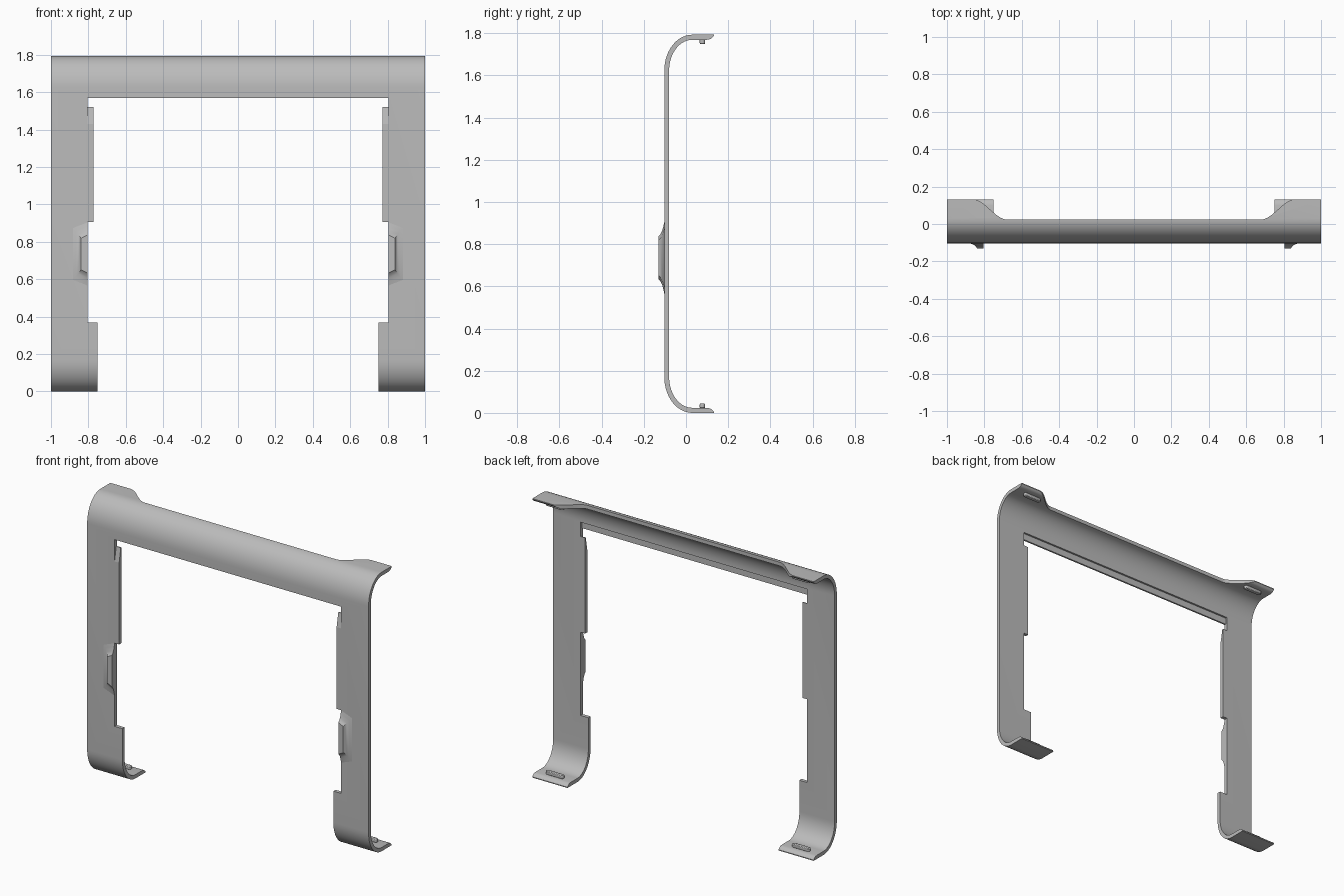
import bpy, bmesh, math
from mathutils import Vector

cube = bpy.data.objects.get("Cube")
if cube:
    bpy.data.objects.remove(cube, do_unlink=True)

grey = bpy.data.materials.new("plain_grey")
grey.use_nodes = True
COLOUR = (0.5, 0.5, 0.5, 1)
grey.diffuse_color = COLOUR
grey.node_tree.nodes["Principled BSDF"].inputs["Base Color"].default_value = COLOUR

H, FRONT, BACK, TIP = 1.793, -0.103, -0.08, 0.132


def finish(name, bm):
    bmesh.ops.recalc_face_normals(bm, faces=bm.faces)
    mesh = bpy.data.meshes.new(name)
    bm.to_mesh(mesh)
    bm.free()
    mesh.materials.append(grey)
    obj = bpy.data.objects.new(name, mesh)
    bpy.context.collection.objects.link(obj)
    return obj


def prism(name, points, direction):
    """Extrude a closed outline of 3D points."""
    bm = bmesh.new()
    face = bm.faces.new([bm.verts.new(p) for p in points])
    out = bmesh.ops.extrude_face_region(bm, geom=[face])
    moved = [v for v in out["geom"] if isinstance(v, bmesh.types.BMVert)]
    bmesh.ops.translate(bm, verts=moved, vec=Vector(direction))
    return finish(name, bm)


def activate(obj):
    bpy.ops.object.select_all(action='DESELECT')
    obj.select_set(True)
    bpy.context.view_layer.objects.active = obj


def smooth(obj):
    activate(obj)
    bpy.ops.object.shade_smooth_by_angle(angle=math.radians(30))


def cut(obj, cutter):
    cutter.hide_render = True
    mod = obj.modifiers.new("cut", 'BOOLEAN')
    mod.operation, mod.solver, mod.object = 'DIFFERENCE', 'EXACT', cutter
    activate(obj)
    bpy.ops.object.modifier_apply(modifier=mod.name)
    bpy.data.objects.remove(cutter, do_unlink=True)


def bend(y, z_flat, n=14):
    """Quarter ellipse from the upright wall to the bottom flange."""
    angles = [math.pi / 2 * i / n for i in range(n + 1)]
    return [(0.03 - (0.03 - y) * math.cos(a),
             0.17 - (0.17 - z_flat) * math.sin(a)) for a in angles]


# Bent sheet: C-shaped section swept over the full width
outer = bend(FRONT, 0) + [(TIP, 0)]
inner = [(TIP, 0.005), (0.125, 0.014), (0.115, 0.021), (0.1, 0.024)] + bend(BACK, 0.024)[::-1]
lower = outer + inner
upper = [(y, H - z) for y, z in lower]
section = outer[::-1] + [(y, H - z) for y, z in outer]
section += [(y, H - z) for y, z in inner] + inner[::-1]
frame = prism("frame", [(-1, y, z) for y, z in section], (2, 0, 0))

# Opening between the legs, wider above the feet
right_edge = [(0.75, -0.1), (0.75, 0.37), (0.805, 0.37), (0.805, 1.57)]
outline = right_edge + [(-x, z) for x, z in reversed(right_edge)]
cut(frame, prism("opening_cutter", [(x, -0.5, z) for x, z in outline], (0, 1, 0)))

# Rear edge of the top bar, sweeping out to the two corner tabs
sweep = []
for i in range(17):
    t = i / 16
    sweep.append((0.68 + 0.18 * t, 0.024 + 0.108 * (3 * t * t - 2 * t ** 3)))
sweep.append((0.86, 0.3))
outline = sweep + [(-x, y) for x, y in reversed(sweep)]
cut(frame, prism("bar_cutter", [(x, y, 1.6) for x, y in outline], (0, 0, 0.5)))

# Thin rebate behind the lower edge of the top bar
rebate = [(-0.805, -0.092, 1.5), (0.805, -0.092, 1.5),
          (0.805, -0.092, 1.612), (-0.805, -0.092, 1.612)]
cut(frame, prism("rebate_cutter", rebate, (0, 0.06, 0)))
smooth(frame)


def grip(name, side):
    """Raised finger grip on the inner edge of a leg, flaring into the sheet."""
    # half height, width, forward position
    rings = [(0.178, 0.085, FRONT + 0.002), (0.15, 0.062, -0.107), (0.128, 0.048, -0.113),
             (0.112, 0.04, -0.121), (0.102, 0.034, -0.13)]
    bm = bmesh.new()
    loops = []
    for half, width, y in rings:
        corners = [(0.805, -half), (0.805 + width, -half * 0.82),
                   (0.805 + width, half * 0.82), (0.805, half)]
        loops.append([bm.verts.new((side * x, y, 0.735 + z)) for x, z in corners])
    for a, b in zip(loops, loops[1:]):
        for i in range(4):
            j = (i + 1) % 4
            bm.faces.new((a[i], a[j], b[j], b[i]))
    bm.faces.new(loops[0])
    bm.faces.new(loops[-1])
    smooth(finish(name, bm))


def pill(name, x, y, z, height):
    """Small rounded locating ridge on a flange."""
    points = []
    for i in range(24):
        a = 2 * math.pi * (i + 0.5) / 24
        shift = math.copysign(0.05, math.cos(a))
        points.append((x + shift + 0.013 * math.cos(a), y + 0.013 * math.sin(a), z))
    obj = prism(name, points, (0, 0, height))
    bevel = obj.modifiers.new("soft_edge", 'BEVEL')
    bevel.width, bevel.segments = 0.004, 2
    smooth(obj)


for side, label in ((1, "left"), (-1, "right")):
    grip(label + "_grip", side)
    # Side flange, thinned towards its upper end
    flange = [(FRONT, 0.905), (FRONT, 1.43), (-0.086, 1.52), (BACK, 1.52), (BACK, 0.905)]
    prism(label + "_side_flange", [(side * 0.773, y, z) for y, z in flange],
          (side * 0.032, 0, 0))
    pill(label + "_foot_ridge", side * 0.875, 0.078, 0.022, 0.022)
    pill(label + "_top_ridge", side * 0.875, 0.078, H - 0.022, -0.022)
